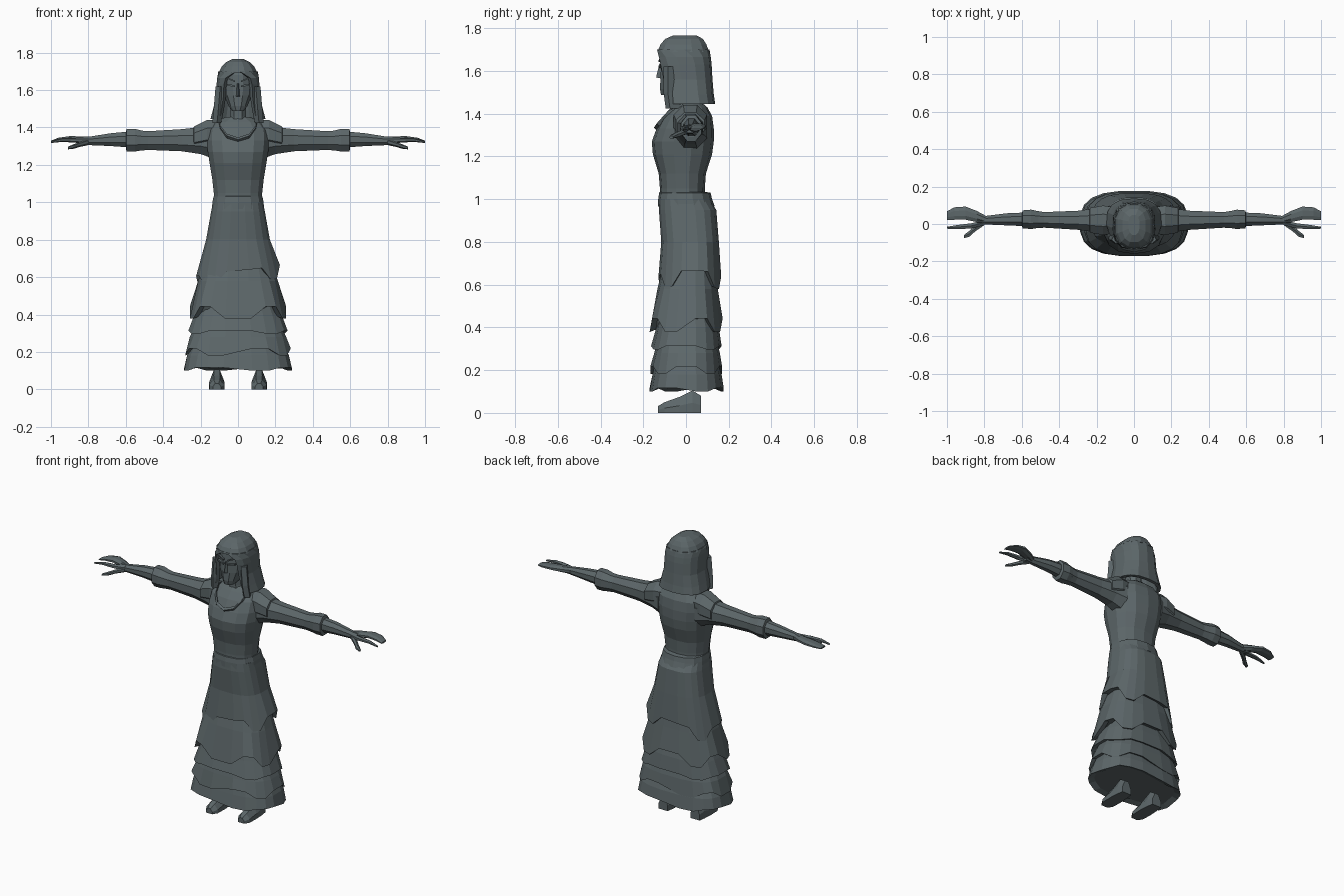
import bpy, bmesh, math

slate = bpy.data.materials.new("slate_grey")
slate.diffuse_color = (0.108, 0.135, 0.142, 1)


def loft(name, rings, caps=True):
    """Skin a list of equal closed rings into one flat-shaded object."""
    bm = bmesh.new()
    vs = [[bm.verts.new(p) for p in r] for r in rings]
    n = len(vs[0])
    for a, b in zip(vs, vs[1:]):
        for i in range(n):
            j = (i + 1) % n
            bm.faces.new((a[i], a[j], b[j], b[i]))
    if caps:
        bm.faces.new(vs[0])
        bm.faces.new(vs[-1])
    bmesh.ops.recalc_face_normals(bm, faces=bm.faces)
    me = bpy.data.meshes.new(name)
    bm.to_mesh(me)
    bm.free()
    me.materials.append(slate)
    ob = bpy.data.objects.new(name, me)
    bpy.context.collection.objects.link(ob)
    return ob


def section(z, hw, front, back, n=14, p=2.4, hem=None):
    """Rounded-box ring at height z; hem(i) lifts each point."""
    mid, hd = (front + back) / 2, (back - front) / 2
    out = []
    for i in range(n):
        a = 2 * math.pi * (i + 0.5) / n
        c, s = math.cos(a), math.sin(a)
        out.append((hw * math.copysign(abs(c) ** (2 / p), c),
                    mid + hd * math.copysign(abs(s) ** (2 / p), s),
                    z + (hem(i) if hem else 0)))
    return out


def body(name, rows, **kw):
    return loft(name, [section(*r, **kw) for r in rows])


def limb(name, rows, side, n=8):
    """Loft along x from rows of (x, y, z, y radius, z radius)."""
    return loft(name, [[(side * x, y + ry * math.cos(2 * math.pi * (i + .5) / n),
                         z + rz * math.sin(2 * math.pi * (i + .5) / n))
                        for i in range(n)] for x, y, z, ry, rz in rows])


# Bodice and neck
body("bodice", [(0.98, .130, -.122, .088), (1.05, .132, -.122, .088),
                (1.12, .140, -.128, .093), (1.21, .155, -.155, .122),
                (1.27, .165, -.160, .130), (1.33, .172, -.138, .130),
                (1.39, .168, -.105, .122), (1.43, .130, -.070, .100),
                (1.455, .070, -.045, .070)])
body("neck", [(1.40, .065, -.06, .06), (1.46, .045, -.055, .045), (1.56, .045, -.055, .04)], n=8)
body("waistband", [(.965, .142, -.130, .135), (1.0, .140, -.130, .122),
                   (1.03, .134, -.126, .115), (1.035, .125, -.12, .085)])

# Neckline rim
path = [(-.105, -.02, 1.435), (-.095, -.085, 1.40), (-.06, -.125, 1.355), (0, -.138, 1.335),
        (.06, -.125, 1.355), (.095, -.085, 1.40), (.105, -.02, 1.435)]
loft("neckline", [[(x, y + dy, z + dz) for dy, dz in
                   ((-.012, 0), (0, .012), (.012, 0), (0, -.012))] for x, y, z in path])

# Skirt: overlapping tiers with zigzag hems
def tier(name, rows, amp, step, phase, lean=0):
    n = 20

    def hem(i):
        return amp * (1 if (i + phase) % step < step / 2 else -1) \
            + lean * math.cos(2 * math.pi * (i + .5) / n)
    rings = [section(*r, n=n, p=2.8) for r in rows[:-1]]
    z, hw, f, b = rows[-1]
    rings.append(section(z, hw, f, b, n=n, p=2.8, hem=hem))
    rings.append(section(z + .012, hw - .035, f + .03, b - .03, n=n, p=2.8, hem=hem))
    loft(name, rings)


tier("overskirt", [(1.0, .135, -.125, .11), (.95, .145, -.128, .143),
                   (.80, .172, -.117, .155), (.60, .226, -.13, .166)], .035, 5, 1, .03)
tier("upper_ruffle", [(.72, .17, -.10, .13), (.58, .215, -.135, .15),
                      (.41, .260, -.172, .173)], .032, 4, 0)
tier("middle_ruffle", [(.50, .19, -.12, .13), (.40, .235, -.14, .155),
                       (.305, .268, -.165, .168)], .008, 5, 2)
tier("lower_ruffle", [(.36, .22, -.13, .14), (.28, .26, -.15, .16),
                      (.20, .285, -.168, .170)], .018, 4, 1)
tier("hem_ruffle", [(.26, .24, -.14, .14), (.18, .275, -.158, .168),
                    (.108, .290, -.172, .178)], .008, 5, 3)

# Head, facing -y
body("head", [(1.488, .032, -.118, -.04), (1.515, .052, -.124, .03), (1.57, .076, -.122, .07),
              (1.62, .082, -.120, .08), (1.68, .080, -.116, .07), (1.72, .05, -.09, .05)], n=12)
loft("nose", [[(-.012, -.115, 1.565), (.012, -.115, 1.565), (0, -.140, 1.57)],
              [(-.006, -.115, 1.635), (.006, -.115, 1.635), (0, -.124, 1.635)]])
for s in (-1, 1):
    for part, z0, z1, h in (("brow", 1.642, 1.662, .008), ("eye", 1.615, 1.625, .010)):
        loft(part, [[(s * x, y, z), (s * x, y, z + h), (s * x, y + .014, z + h), (s * x, y + .014, z)]
                    for x, y, z in ((.015, -.128, z0), (.06, -.119, z1))])

# Hair: C-shaped sections leaving the face open, closed above the brow
def hair_ring(z, hw, front, back, gap, n=12):
    mid, hd = (front + back) / 2, (back - front) / 2
    outer, inner = [], []
    for i in range(n + 1):
        a = -math.pi / 2 + .02 + gap + (2 * math.pi - 2 * gap - .04) * i / n
        c, s = math.cos(a), math.sin(a)
        x = math.copysign(abs(c) ** .78, c)
        y = math.copysign(abs(s) ** .78, s)
        outer.append((hw * x, mid + hd * y, z))
        inner.append(((hw - .02) * x, mid + (hd - .02) * y, z))
    return outer + inner[::-1]


loft("hair", [hair_ring(*r) for r in (
    (1.445, .148, -.105, .137, .62), (1.49, .136, -.112, .130, .60),
    (1.56, .118, -.125, .124, .62), (1.63, .115, -.138, .120, .60),
    (1.665, .113, -.140, .116, .50), (1.70, .106, -.136, .110, .02))])
body("hair_crown", [(1.69, .108, -.137, .112), (1.725, .090, -.122, .098),
                    (1.75, .064, -.10, .082), (1.767, .030, -.06, .05)], n=12, p=2.5)

for s in (-1, 1):
    # Front locks resting on the shoulders
    loft("front_lock", [[(s * (x + dx), y + dy, z) for dx, dy in
                         ((-.022, 0), (0, -.02), (.025, 0), (0, .05))]
                        for x, y, z in ((.095, -.085, 1.62), (.105, -.085, 1.50), (.112, -.075, 1.425))])
    # Sleeves
    limb("shoulder_cap", [(.10, .02, 1.37, .075, .075), (.165, .02, 1.365, .085, .082),
                          (.235, .02, 1.345, .072, .066), (.24, .02, 1.345, .05, .05)], s)
    limb("sleeve", [(.13, .02, 1.325, .085, .10), (.20, .02, 1.33, .07, .078),
                    (.30, .02, 1.332, .055, .064), (.48, .022, 1.33, .045, .054),
                    (.52, .024, 1.33, .05, .058)], s)
    limb("cuff", [(.49, .023, 1.33, .044, .052), (.55, .025, 1.332, .056, .065),
                  (.595, .025, 1.332, .052, .066), (.60, .025, 1.332, .035, .045)], s)
    # Forearm and hand
    limb("forearm", [(.57, .025, 1.336, .04, .047), (.68, .025, 1.335, .035, .037),
                     (.80, .02, 1.328, .024, .024), (.84, .02, 1.328, .026, .020)], s)
    limb("fingers", [(.79, .022, 1.33, .022, .022), (.84, .040, 1.335, .032, .019),
                     (.90, .058, 1.340, .038, .015), (.96, .056, 1.335, .036, .011),
                     (1.0, .045, 1.325, .025, .005)], s)
    limb("index_finger", [(.80, .008, 1.328, .016, .02), (.87, -.010, 1.332, .016, .013),
                          (.94, -.016, 1.333, .013, .010), (1.0, -.020, 1.322, .006, .005)], s, 6)
    limb("thumb", [(.80, .008, 1.322, .016, .016), (.85, -.025, 1.308, .018, .013),
                   (.88, -.052, 1.298, .018, .012), (.91, -.068, 1.290, .010, .007)], s, 6)
    # Shoes: wedge profile, rounded toe
    loft("shoe", [[(s * (.113 + k * w), y, z) for k, z in
                   ((-1, 0), (1, 0), (1, h * .45), (.4, h), (-.4, h), (-1, h * .45))]
                  for y, w, h in ((-.13, .022, .032), (-.10, .040, .050), (-.03, .042, .075),
                                  (.03, .038, .105), (.07, .032, .080))])
